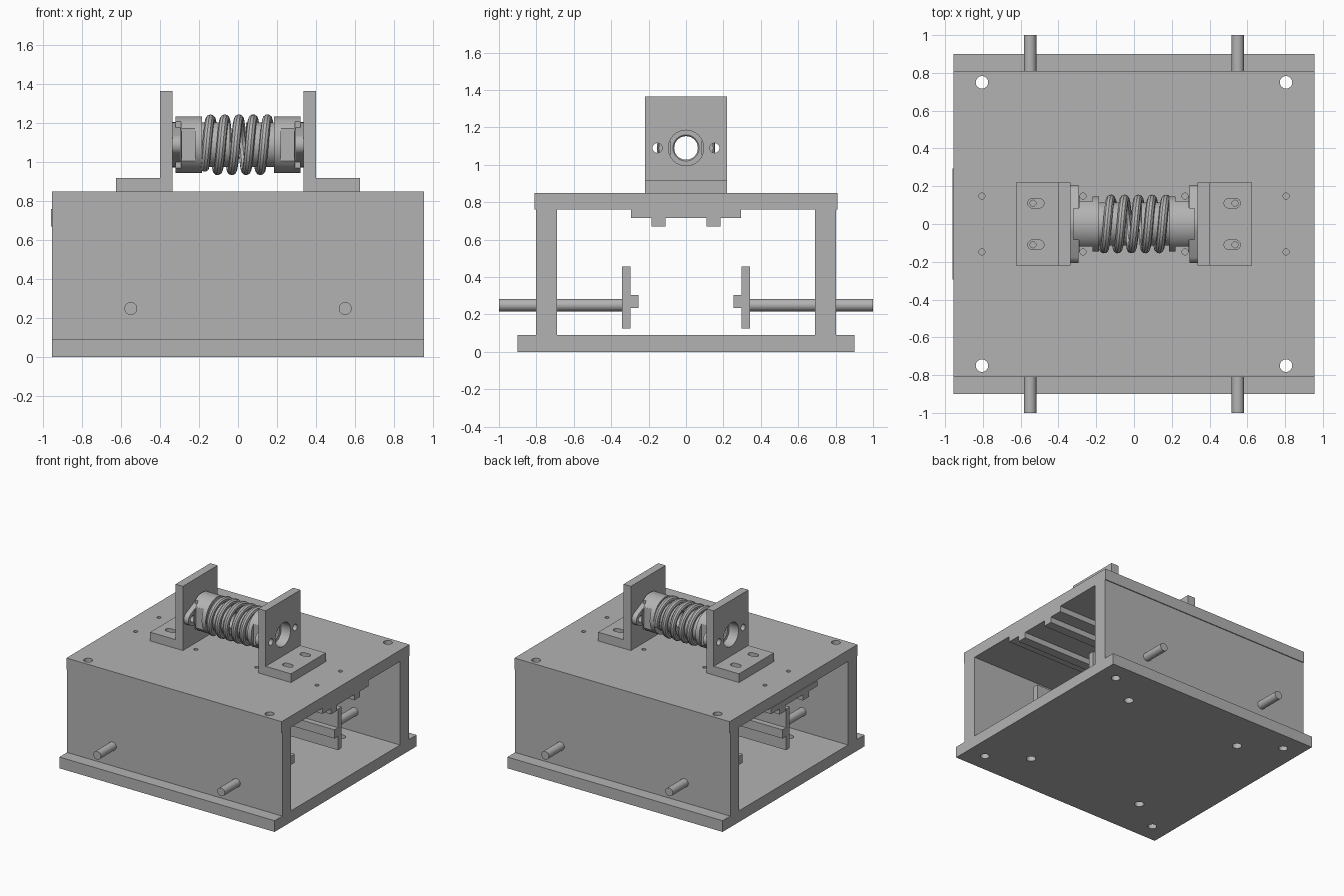
import bpy, bmesh
from math import pi, sin, cos, radians
from mathutils import Matrix, Vector

if "Cube" in bpy.data.objects:
    bpy.data.objects.remove(bpy.data.objects["Cube"])

grey = bpy.data.materials.new("machined grey")
grey.use_nodes = True
grey.diffuse_color = (0.45, 0.45, 0.45, 1)
grey.node_tree.nodes["Principled BSDF"].inputs["Base Color"].default_value = (0.45, 0.45, 0.45, 1)

AXIS_Z = 1.09      # height of the spring axis
TURN = {"X": Matrix.Rotation(pi / 2, 4, "Y"), "Y": Matrix.Rotation(pi / 2, 4, "X"), "Z": Matrix()}


def add_box(bm, x, y, z):
    """Box from (low, high) pairs, in either order."""
    size = [abs(b - a) for a, b in (x, y, z)]
    mid = [(a + b) / 2 for a, b in (x, y, z)]
    bmesh.ops.create_cube(bm, size=1, matrix=Matrix.LocRotScale(Vector(mid), None, Vector(size)))


def add_rod(bm, centre, radius, length, axis="Z", sides=32):
    bmesh.ops.create_cone(bm, cap_ends=True, segments=sides, radius1=radius, radius2=radius,
                          depth=length, matrix=Matrix.Translation(centre) @ TURN[axis])


def add_hull(bm, circles, depth, centre, axis):
    """Prism around the convex hull of (u, v, radius) circles."""
    pts = []
    for u, v, r in circles:
        for k in range(32):
            a = 2 * pi * k / 32
            for w in (-depth / 2, depth / 2):
                p, q = u + r * cos(a), v + r * sin(a)
                co = (w, p, q) if axis == "X" else (p, q, w)
                pts.append(bm.verts.new(Vector(co) + Vector(centre)))
    hull = bmesh.ops.convex_hull(bm, input=pts)
    bmesh.ops.delete(bm, geom=list(set(hull["geom_interior"])), context="VERTS")
    bmesh.ops.dissolve_limit(bm, angle_limit=0.001, verts=bm.verts[:], edges=bm.edges[:])


def finish(name, bm, cutter=None):
    """Turn a bmesh into an object, optionally cut by another bmesh."""
    def make(label, b):
        bmesh.ops.recalc_face_normals(b, faces=b.faces[:])
        me = bpy.data.meshes.new(label)
        b.to_mesh(me)
        b.free()
        ob = bpy.data.objects.new(label, me)
        bpy.context.collection.objects.link(ob)
        return ob
    ob = make(name, bm)
    if cutter:
        tool = make("cutter", cutter)
        tool.hide_render = True
        mod = ob.modifiers.new("holes", "BOOLEAN")
        mod.operation, mod.solver, mod.object = "DIFFERENCE", "EXACT", tool
        bpy.context.view_layer.update()
        cut = bpy.data.meshes.new_from_object(ob.evaluated_get(bpy.context.evaluated_depsgraph_get()))
        ob.modifiers.clear()
        ob.data = cut
        bpy.data.objects.remove(tool)
    ob.data.materials.clear()
    ob.data.materials.append(grey)
    ob.data.polygons.foreach_set("use_smooth", [True] * len(ob.data.polygons))
    ob.data.set_sharp_from_angle(angle=radians(30))
    return ob


def four_holes(bm, x, y, radius):
    for sx in (-1, 1):
        for sy in (-1, 1):
            add_rod(bm, (sx * x, sy * y, 0.5), radius, 2)


# Base plate with corner and inner holes
body, holes = bmesh.new(), bmesh.new()
add_box(body, (-0.955, 0.955), (-0.9, 0.9), (0, 0.09))
four_holes(holes, 0.805, 0.75, 0.033)
four_holes(holes, 0.52, 0.56, 0.035)
finish("base_plate", body, holes)

# Top plate with corner holes and small tapped holes
body, holes = bmesh.new(), bmesh.new()
add_box(body, (-0.955, 0.955), (-0.81, 0.81), (0.76, 0.85))
four_holes(holes, 0.805, 0.75, 0.033)
for x, y in ((0.805, 0.148), (0.27, 0.148), (0.535, 0.11)):
    four_holes(holes, x, y, 0.016)
finish("top_plate", body, holes)

# Stepped runner under the top plate
body = bmesh.new()
add_box(body, (-0.96, 0.955), (-0.293, 0.293), (0.715, 0.76))
finish("runner_plate", body)
for label, s in (("front", -1), ("back", 1)):
    body = bmesh.new()
    add_box(body, (-0.96, 0.955), (s * 0.11, s * 0.185), (0.67, 0.715))
    finish(label + "_runner_rail", body)

    # Side wall, bored through for the corner bolts
    body, holes = bmesh.new(), bmesh.new()
    add_box(body, (-0.955, 0.955), (s * 0.69, s * 0.803), (0.09, 0.76))
    four_holes(holes, 0.805, 0.75, 0.033)
    finish(label + "_wall", body, holes)

    # Clamp plate, its gripping bar and two push rods
    body = bmesh.new()
    add_box(body, (-0.68, 0.68), (s * 0.297, s * 0.343), (0.125, 0.455))
    finish(label + "_clamp_plate", body)
    body = bmesh.new()
    add_box(body, (-0.68, 0.68), (s * 0.253, s * 0.297), (0.235, 0.305))
    finish(label + "_clamp_bar", body)
    for side, x in (("right", -0.55), ("left", 0.55)):
        body = bmesh.new()
        add_rod(body, (x, s * 0.671, 0.25), 0.033, 0.658, "Y")
        finish(f"{label}_{side}_push_rod", body)

for label, s in (("right", -1), ("left", 1)):
    # L bracket: extruded profile with bore, bolt holes and foot slots
    body, holes = bmesh.new(), bmesh.new()
    profile = [(0.335, 0.85), (0.625, 0.85), (0.625, 0.92), (0.4, 0.92), (0.4, 1.365), (0.335, 1.365)]
    face = body.faces.new([body.verts.new((s * x, -0.22, z)) for x, z in profile])
    ext = bmesh.ops.extrude_face_region(body, geom=[face])
    bmesh.ops.translate(body, vec=(0, 0.44, 0),
                        verts=[v for v in ext["geom"] if isinstance(v, bmesh.types.BMVert)])
    add_rod(holes, (s * 0.36, 0, AXIS_Z), 0.095, 0.3, "X")
    for t in (-1, 1):
        add_rod(holes, (s * 0.36, t * 0.153, AXIS_Z), 0.026, 0.3, "X")
        slot = bmesh.new()
        add_hull(slot, [(-0.018, 0, 0.025), (0.018, 0, 0.025)], 0.2, (s * 0.52, t * 0.11, 0.89), "Z")
        temp = bpy.data.meshes.new("slot")
        slot.to_mesh(temp)
        holes.from_mesh(temp)
        slot.free()
        bpy.data.meshes.remove(temp)
    finish(label + "_bracket", body, holes)

    # Oval two-bolt flange
    body, holes = bmesh.new(), bmesh.new()
    add_hull(body, [(0, 0, 0.116), (-0.155, 0, 0.052), (0.155, 0, 0.052)], 0.04,
             (s * 0.315, 0, AXIS_Z), "X")
    add_rod(holes, (s * 0.315, 0, AXIS_Z), 0.095, 0.2, "X")
    for t in (-1, 1):
        add_rod(holes, (s * 0.315, t * 0.153, AXIS_Z), 0.026, 0.2, "X")
    finish(label + "_flange", body, holes)

    # Bored hub turned from a profile, with spanner flats
    body, holes = bmesh.new(), bmesh.new()
    profile = [(0.04, 0.063), (0.04, 0.115), (0.185, 0.115), (0.185, 0.146), (0.32, 0.146),
               (0.32, 0.07), (0.312, 0.063)]
    rings = [[body.verts.new((s * x, r * cos(2 * pi * k / 48), AXIS_Z + r * sin(2 * pi * k / 48)))
              for k in range(48)] for x, r in profile]
    for i, ring in enumerate(rings):
        nxt = rings[(i + 1) % len(rings)]
        for k in range(48):
            j = (k + 1) % 48
            body.faces.new((ring[k], ring[j], nxt[j], nxt[k]))
    for t in (-1, 1):
        add_box(holes, (s * 0.22, s * 0.288), (t * 0.12, t * 0.3), (0.8, 1.4))
        add_box(holes, (s * 0.292, s * 0.4), (t * 0.085, t * 0.3), (0.8, 1.4))
    finish(label + "_hub", body, holes)

# Coil spring between the hubs
PITCH, COIL, WIRE = 0.073, 0.132, 0.024
curve = bpy.data.curves.new("spring_path", "CURVE")
curve.dimensions = "3D"
curve.bevel_depth = WIRE
curve.bevel_resolution = 3
curve.use_fill_caps = True
steps = 200
path = curve.splines.new("POLY")
path.points.add(steps)
for i, p in enumerate(path.points):
    x = -0.172 + 0.344 * i / steps
    a = 2 * pi * (x - 0.005) / PITCH + pi / 2
    p.co = (x, -COIL * cos(a), AXIS_Z + COIL * sin(a), 1)
helper = bpy.data.objects.new("spring_path", curve)
bpy.context.collection.objects.link(helper)
bpy.context.view_layer.update()
mesh = bpy.data.meshes.new_from_object(helper.evaluated_get(bpy.context.evaluated_depsgraph_get()))
bpy.data.objects.remove(helper)
body = bmesh.new()
body.from_mesh(mesh)
bmesh.ops.remove_doubles(body, verts=body.verts[:], dist=0.0001)
finish("spring", body)
